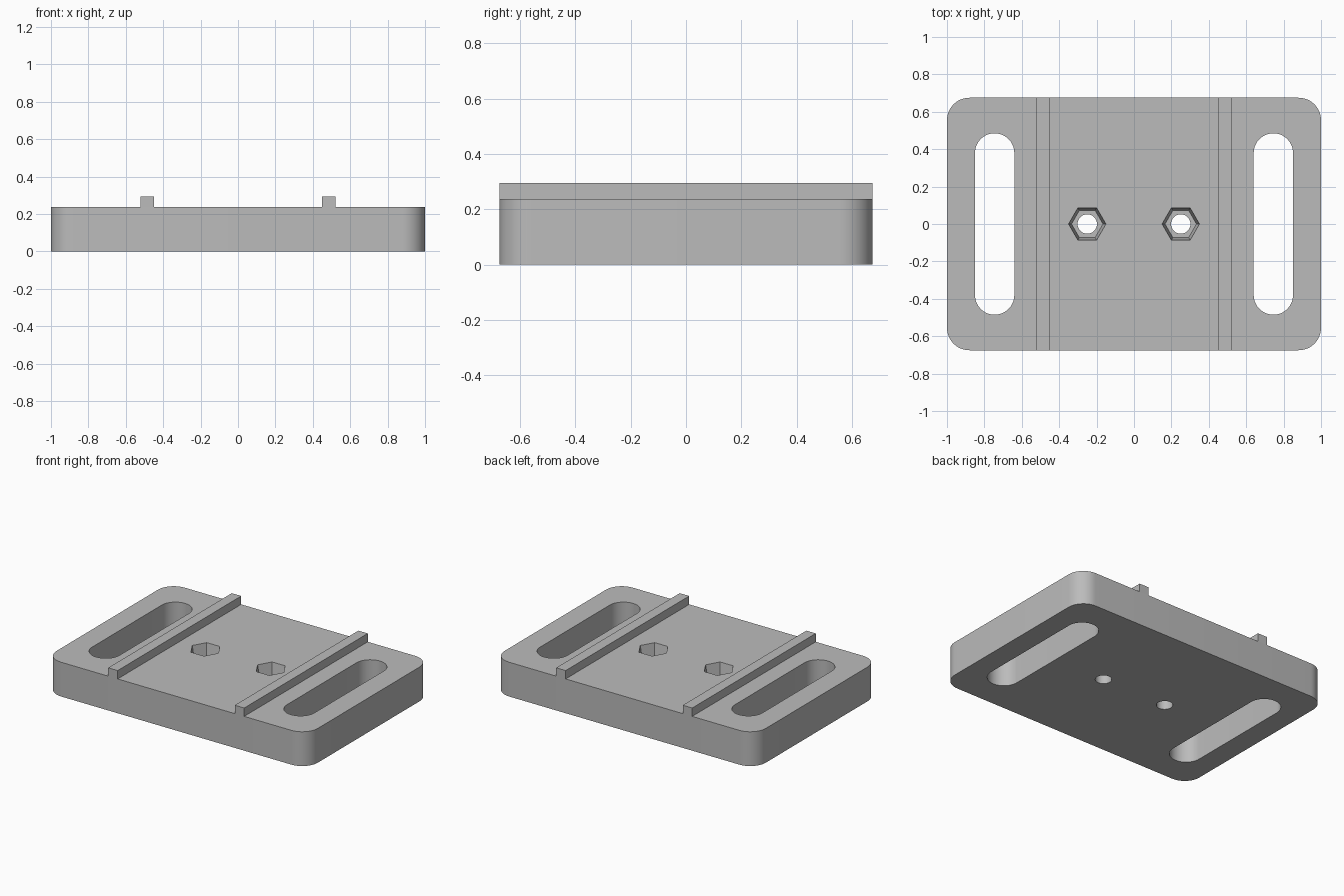
import bpy, bmesh, math

if "Cube" in bpy.data.objects:
    bpy.data.objects.remove(bpy.data.objects["Cube"])

HALF_X, HALF_Y, TOP = 1.0, 0.675, 0.237

grey = bpy.data.materials.new("plain_grey")
grey.diffuse_color = (0.5, 0.5, 0.5, 1)
grey.use_nodes = True
grey.node_tree.nodes["Principled BSDF"].inputs["Base Color"].default_value = grey.diffuse_color


def outline(hx, hy, r, steps):
    """Rounded rectangle, or a circle when hx = hy = r."""
    pts = []
    for i, (sx, sy) in enumerate([(1, 1), (-1, 1), (-1, -1), (1, -1)]):
        for k in range(steps + 1):
            a = math.pi / 2 * (i + k / steps)
            p = (sx * (hx - r) + r * math.cos(a), sy * (hy - r) + r * math.sin(a))
            if not pts or math.dist(p, pts[-1]) > 1e-5:
                pts.append(p)
    if math.dist(pts[0], pts[-1]) < 1e-5:
        pts.pop()
    return pts


def polygon(r, n):
    return [(r * math.cos(2 * math.pi * i / n), r * math.sin(2 * math.pi * i / n))
            for i in range(n)]


def loft(name, rings, x=0.0):
    """Closed solid through a stack of (outline, z) rings."""
    bm = bmesh.new()
    loops = [[bm.verts.new((px + x, py, z)) for px, py in pts] for pts, z in rings]
    n = len(loops[0])
    for a, b in zip(loops, loops[1:]):
        for i in range(n):
            j = (i + 1) % n
            bm.faces.new((a[i], a[j], b[j], b[i]))
    bm.faces.new(loops[0][::-1])
    bm.faces.new(loops[-1])
    bmesh.ops.recalc_face_normals(bm, faces=bm.faces)
    mesh = bpy.data.meshes.new(name)
    bm.to_mesh(mesh)
    bm.free()
    mesh.materials.append(grey)
    obj = bpy.data.objects.new(name, mesh)
    bpy.context.collection.objects.link(obj)
    return obj


# Base plate with rounded corners
body = outline(HALF_X, HALF_Y, 0.12, 12)
plate = loft("base_plate", [(body, 0), (body, TOP)])

cutters = []
slot = outline(0.105, 0.485, 0.105, 12)
bolt = polygon(0.052, 32)
for side in (-1, 1):
    # Long adjustment slots
    cutters.append(loft("slot_cutter", [(slot, -0.1), (slot, TOP + 0.1)], side * 0.745))
    # Bolt holes
    cutters.append(loft("bolt_cutter", [(bolt, -0.1), (bolt, TOP + 0.1)], side * 0.25))
    # Slightly tapered hexagonal nut pockets
    cutters.append(loft("nut_cutter", [(polygon(0.084, 6), TOP - 0.09),
                                       (polygon(0.1, 6), TOP),
                                       (polygon(0.1, 6), TOP + 0.1)], side * 0.25))
    # Raised guide rails
    rail = [(px, py) for px, py in ((-0.036, -HALF_Y), (0.036, -HALF_Y),
                                    (0.036, HALF_Y), (-0.036, HALF_Y))]
    loft("guide_rail", [(rail, TOP), (rail, 0.295)], side * 0.484)

# Cut the openings
bpy.context.view_layer.objects.active = plate
for cutter in cutters:
    mod = plate.modifiers.new("cut", 'BOOLEAN')
    mod.operation = 'DIFFERENCE'
    mod.solver = 'EXACT'
    mod.object = cutter
    bpy.ops.object.modifier_apply(modifier=mod.name)
for cutter in cutters:
    bpy.data.objects.remove(cutter, do_unlink=True)

bpy.ops.object.select_all(action='DESELECT')
plate.select_set(True)
bpy.ops.object.shade_smooth_by_angle(angle=math.radians(30))
